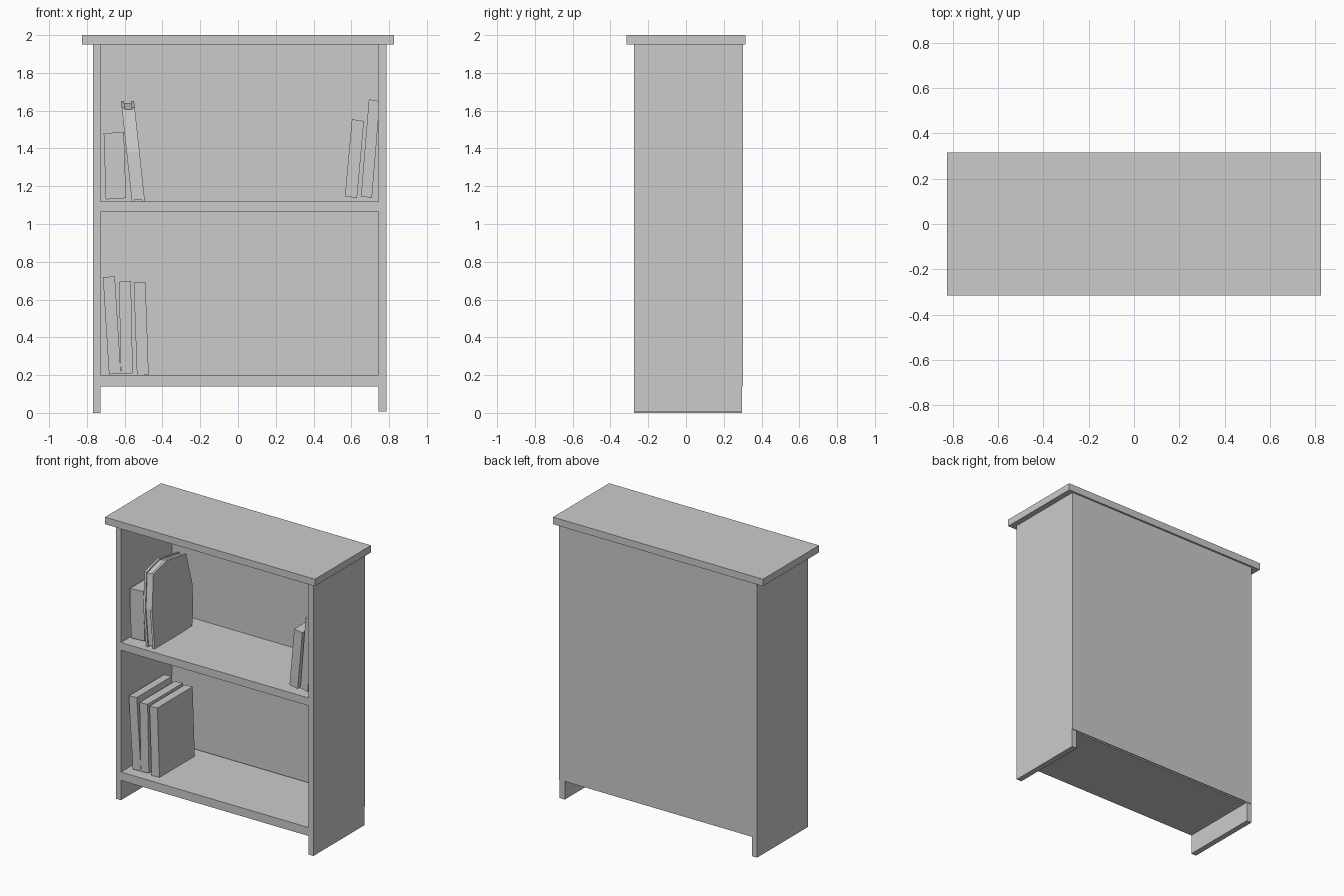
import bpy, bmesh

if "Cube" in bpy.data.objects:
    bpy.data.objects.remove(bpy.data.objects["Cube"])


def prism(name, profile, place_near, place_far):
    """Closed solid spanned between two placements of one profile."""
    bm = bmesh.new()
    a = [bm.verts.new(place_near(p)) for p in profile]
    b = [bm.verts.new(place_far(p)) for p in profile]
    n = len(profile)
    bm.faces.new(a)
    bm.faces.new(b[::-1])
    for i in range(n):
        j = (i + 1) % n
        bm.faces.new((a[j], a[i], b[i], b[j]))
    bmesh.ops.recalc_face_normals(bm, faces=bm.faces[:])
    mesh = bpy.data.meshes.new(name)
    bm.to_mesh(mesh)
    bm.free()
    obj = bpy.data.objects.new(name, mesh)
    bpy.context.collection.objects.link(obj)
    return obj


def xz_prism(name, profile, y0, y1):
    return prism(name, profile,
                 lambda p: (p[0], y0, p[1]), lambda p: (p[0], y1, p[1]))


def box(name, x0, x1, y0, y1, z0, z1):
    return xz_prism(name, [(x0, z0), (x1, z0), (x1, z1), (x0, z1)], y0, y1)


# Carcass
box("top_board", -0.825, 0.825, -0.315, 0.315, 1.95, 2.0)
box("left_side", -0.767, -0.727, -0.275, 0.297, 0.0, 1.95)
box("right_side", 0.745, 0.785, -0.275, 0.297, 0.008, 1.95)
box("back_panel", -0.76, 0.785, 0.297, 0.302, 0.14, 1.95)
box("middle_shelf", -0.727, 0.745, -0.275, 0.297, 1.065, 1.12)
box("bottom_shelf", -0.727, 0.745, -0.275, 0.285, 0.14, 0.20)


# Plain leaning books: bottom-left corner, lean of the spine, thickness, tilt
def book(name, x, z, lean, height, thick, tilt, y0, y1):
    xz_prism(name, [(x, z), (x + thick, z + tilt),
                    (x + thick + lean, z + tilt + height),
                    (x + lean, z + height)], y0, y1)


book("lower_book_1", -0.683, 0.204, -0.032, 0.514, 0.063, 0.005, -0.205, 0.19)
book("lower_book_2", -0.620, 0.207, -0.010, 0.487, 0.063, 0.003, -0.205, 0.19)
book("lower_book_3", -0.535, 0.200, -0.017, 0.489, 0.062, 0.003, -0.205, 0.19)
book("upper_thick_book", -0.700, 1.130, -0.011, 0.350, 0.107, 0.007, -0.20, 0.19)
book("right_book_1", 0.566, 1.147, 0.037, 0.408, 0.064, -0.010, -0.23, 0.16)
book("right_book_2", 0.651, 1.147, 0.042, 0.513, 0.058, -0.010, -0.23, 0.16)

# Worn book with bowed covers and a recessed page block
COVER = [(-0.23, 1.12), (0.06, 1.12), (0.19, 1.125), (0.22, 1.24),
         (0.235, 1.40), (0.20, 1.615), (-0.02, 1.65), (-0.17, 1.615),
         (-0.22, 1.38)]


def worn_layer(name, x0, x1, scale):
    def place(x):
        def at(p):
            y = p[0] * scale
            z = 1.385 + (p[1] - 1.385) * scale
            return (x - 0.108 * (z - 1.12), y, z)
        return at
    prism(name, COVER, place(x0), place(x1))


worn_layer("worn_book_left_cover", -0.562, -0.546, 1.0)
worn_layer("worn_book_pages", -0.546, -0.509, 0.965)
worn_layer("worn_book_right_cover", -0.509, -0.493, 1.0)
